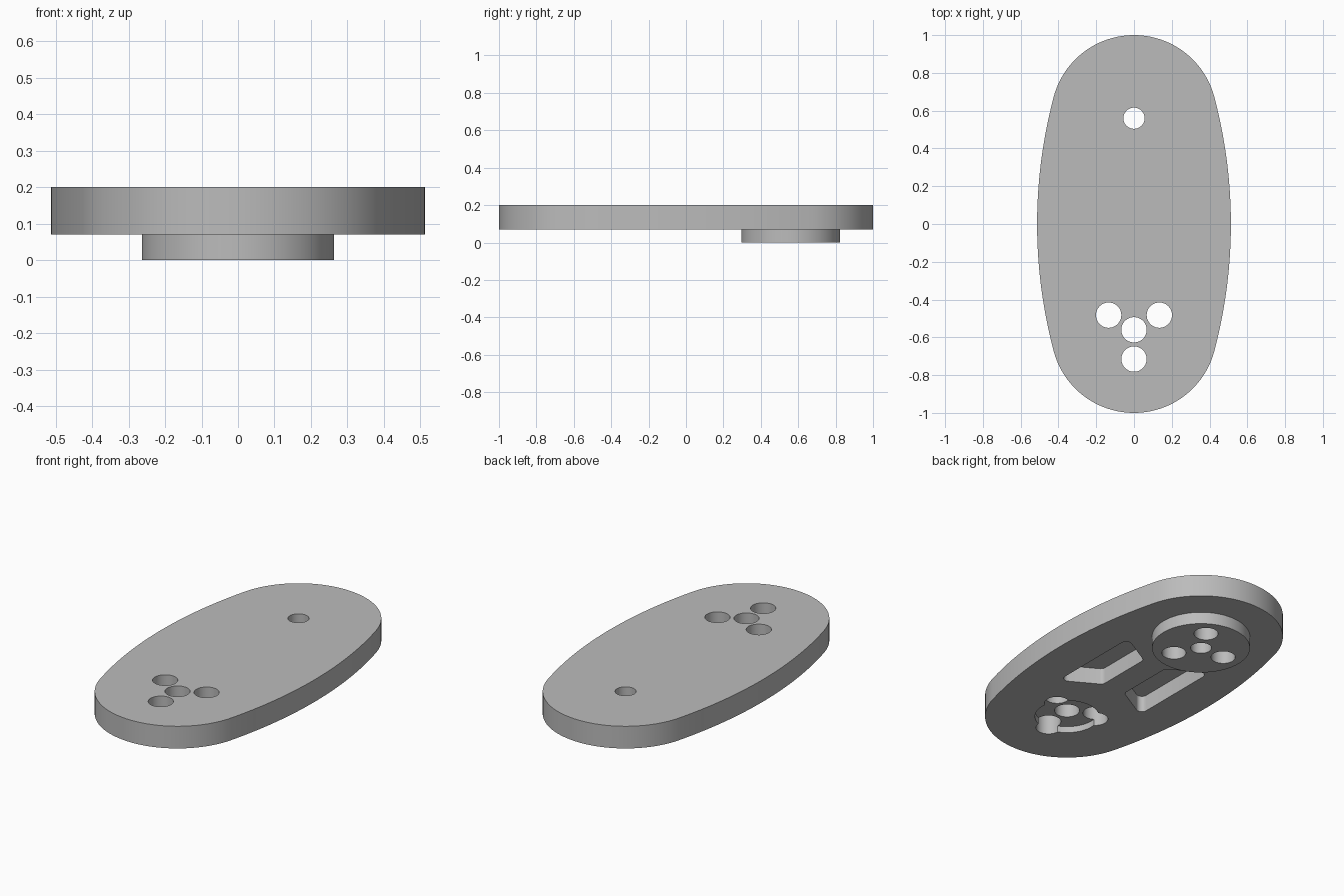
import bpy
import bmesh
from math import sin, cos, pi, atan2
from mathutils import Vector

cube = bpy.data.objects.get("Cube")
if cube:
    bpy.data.objects.remove(cube)

grey = bpy.data.materials.new("plain grey")
grey.use_nodes = True
colour = (0.5, 0.5, 0.5, 1)
grey.diffuse_color = colour
grey.node_tree.nodes["Principled BSDF"].inputs["Base Color"].default_value = colour

BASE, TOP = 0.07, 0.2      # underside and top of the plate
HUB = 0.56                 # distance of both hubs from the middle
RING = 0.155               # radius of the hole rings


def arc(cx, cy, r, start, end, steps):
    angles = [start + (end - start) * i / steps for i in range(steps + 1)]
    return [(cx + r * cos(a), cy + r * sin(a)) for a in angles]


def circle(cx, cy, r, steps=64):
    return arc(cx, cy, r, 0, 2 * pi, steps)[:-1]


def rounded(corners, r, steps=6):
    """Round the corners of a convex polygon given counter-clockwise."""
    points = []
    for i, corner in enumerate(corners):
        c = Vector(corner)
        d1 = (Vector(corners[i - 1]) - c).normalized()
        d2 = (Vector(corners[(i + 1) % len(corners)]) - c).normalized()
        half = d1.angle(d2) / 2
        centre = c + (d1 + d2).normalized() * (r / sin(half))
        n = -(d1 + d2)
        middle, sweep = atan2(n.y, n.x), pi / 2 - half
        points += arc(centre.x, centre.y, r, middle - sweep, middle + sweep, steps)
    return points


def prism(name, outline, z0, z1):
    bm = bmesh.new()
    face = bm.faces.new([bm.verts.new((x, y, z0)) for x, y in outline])
    out = bmesh.ops.extrude_face_region(bm, geom=[face])
    moved = [v for v in out["geom"] if isinstance(v, bmesh.types.BMVert)]
    bmesh.ops.translate(bm, verts=moved, vec=(0, 0, z1 - z0))
    bmesh.ops.recalc_face_normals(bm, faces=bm.faces)
    mesh = bpy.data.meshes.new(name)
    bm.to_mesh(mesh)
    bm.free()
    mesh.materials.append(grey)
    obj = bpy.data.objects.new(name, mesh)
    bpy.context.collection.objects.link(obj)
    return obj


# Oval plate: two round ends joined by tangent side arcs
END_R, SIDE_R, HALF_W = 0.44, 2.62, 0.513
side_x = SIDE_R - HALF_W
t = atan2(HUB, side_x)
outline = arc(-side_x, 0, SIDE_R, -t, t, 24)
outline += arc(0, HUB, END_R, t, pi - t, 48)[1:]
outline += arc(side_x, 0, SIDE_R, pi - t, pi + t, 24)[1:]
outline += arc(0, -HUB, END_R, pi + t, 2 * pi - t, 48)[1:-1]
plate = prism("plate", outline, BASE, TOP)

# Round boss under the back end
boss = prism("boss", circle(0, HUB, 0.263, 96), 0, BASE + 0.05)

# Cutters: hub recess, through holes, blind boss holes and two pockets
cutters = [
    prism("recess_cutter", circle(0, -HUB, 0.172), -0.1, BASE + 0.037),
    prism("front_hole_cutter", circle(0, -HUB, 0.067), -0.1, 0.3),
    prism("back_hole_cutter", circle(0, HUB, 0.056), -0.1, 0.3),
]
for k in range(3):
    a = pi / 6 + k * 2 * pi / 3
    cutters.append(prism("ring_hole_cutter", circle(
        RING * cos(a), -HUB + RING * sin(a), 0.067), -0.1, 0.3))
    a = pi / 3 + k * 2 * pi / 3
    cutters.append(prism("boss_hole_cutter", circle(
        RING * cos(a), HUB + RING * sin(a), 0.065), -0.1, 0.11))
pocket = rounded([(0.075, -0.17), (0.285, -0.29), (0.285, 0.29), (0.075, 0.17)], 0.03)
for s in (1, -1):
    cutters.append(prism("pocket_cutter", [(s * x, s * y) for x, y in pocket], -0.1, 0.165))

for tool in [boss] + cutters:
    mod = plate.modifiers.new(tool.name, "BOOLEAN")
    mod.operation = "UNION" if tool == boss else "DIFFERENCE"
    mod.solver = "EXACT"
    mod.object = tool

# Bake the cuts and drop the helpers
bpy.context.view_layer.update()
graph = bpy.context.evaluated_depsgraph_get()
result = bpy.data.meshes.new_from_object(plate.evaluated_get(graph))
plate.modifiers.clear()
plate.data = result
for tool in [boss] + cutters:
    bpy.data.objects.remove(tool)

# Smooth round walls, sharp rims
bpy.ops.object.select_all(action="DESELECT")
plate.select_set(True)
bpy.context.view_layer.objects.active = plate
bpy.ops.object.shade_smooth_by_angle(angle=pi / 6)
